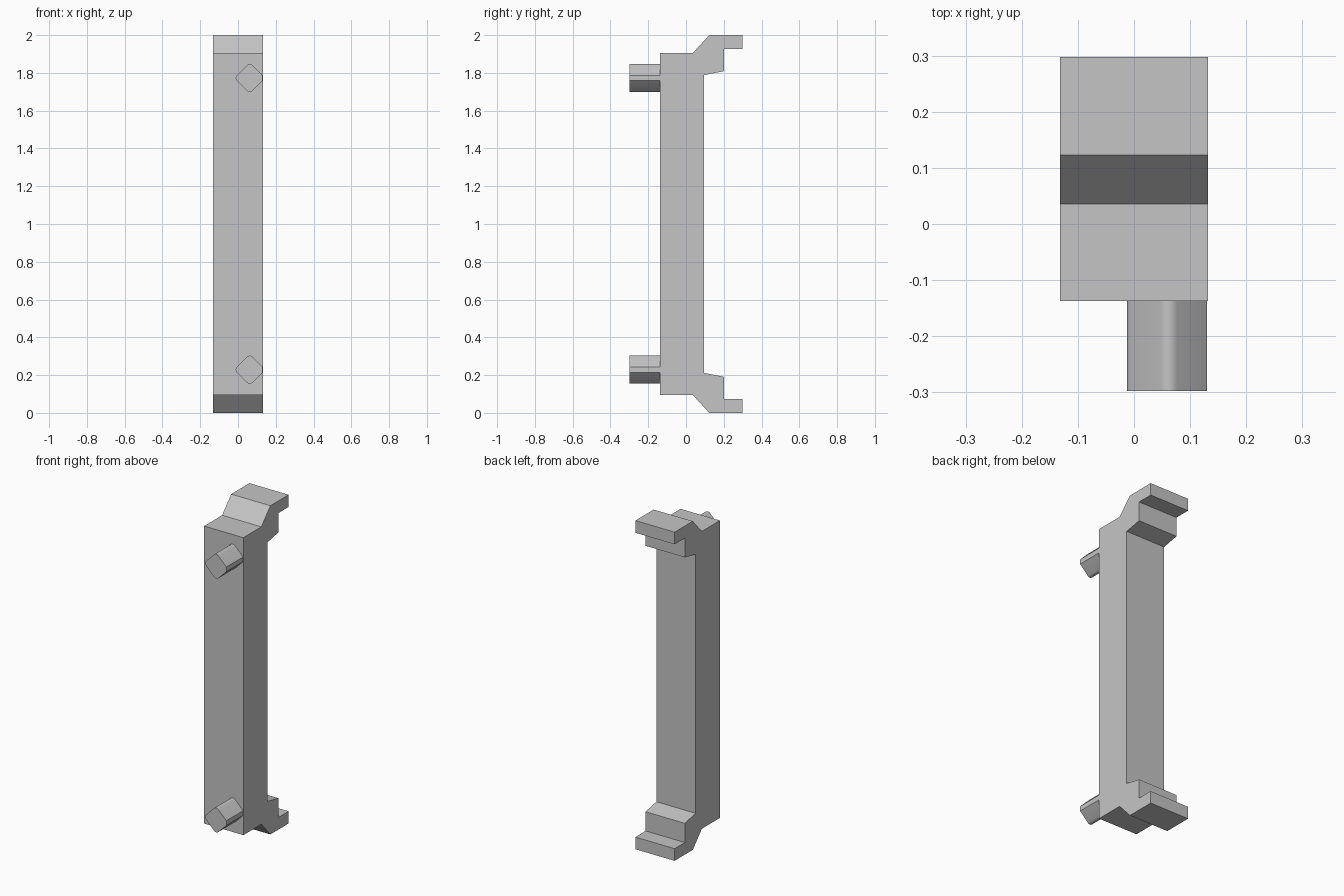
import bpy
import bmesh
from math import radians, cos, sin
from mathutils import Vector

cube = bpy.data.objects.get("Cube")
if cube:
    bpy.data.objects.remove(cube, do_unlink=True)

grey = bpy.data.materials.new("plain grey")
grey.use_nodes = True
colour = (0.56, 0.56, 0.56, 1)
grey.diffuse_color = colour
grey.node_tree.nodes["Principled BSDF"].inputs["Base Color"].default_value = colour


def extrude_profile(name, points, offset):
    """Fill a closed outline and extrude it along the offset vector."""
    bm = bmesh.new()
    face = bm.faces.new([bm.verts.new(p) for p in points])
    result = bmesh.ops.extrude_face_region(bm, geom=[face], use_keep_orig=True)
    moved = [v for v in result["geom"] if isinstance(v, bmesh.types.BMVert)]
    bmesh.ops.translate(bm, verts=moved, vec=Vector(offset))
    bmesh.ops.recalc_face_normals(bm, faces=bm.faces)
    mesh = bpy.data.meshes.new(name)
    bm.to_mesh(mesh)
    bm.free()
    mesh.materials.append(grey)
    obj = bpy.data.objects.new(name, mesh)
    bpy.context.collection.objects.link(obj)
    return obj


half_width = 0.132
front = -0.137

# Upright bar with a stepped hook at each end, mirrored about mid height
upper = [(front, 1.905), (0.036, 1.905), (0.123, 2.0), (0.298, 2.0),
         (0.298, 1.926), (0.2, 1.926), (0.2, 1.809), (0.096, 1.788)]
outline = upper + [(y, 2 - z) for y, z in reversed(upper)]
extrude_profile("hooked_bar", [(-half_width, y, z) for y, z in outline],
                (2 * half_width, 0, 0))

# Diamond pins with rounded corners, trimmed flush with the left side of the bar
pin_x, reach, radius = 0.062, 0.054, 0.0205
for name, pin_z in (("upper_pin", 1.773), ("lower_pin", 0.229)):
    points = []
    for corner in (0, 90, 180, 270):
        a = radians(corner)
        steps = (-45, 45) if corner == 0 else (-45, -22.5, 0, 22.5, 45)
        for step in steps:
            b = radians(corner + step)
            x = pin_x + reach * cos(a) + radius * cos(b)
            z = pin_z + reach * sin(a) + radius * sin(b)
            points.append((min(x, half_width), front, z))
    pin = extrude_profile(name, points, (0, -0.161, 0))
    bpy.ops.object.select_all(action="DESELECT")
    pin.select_set(True)
    bpy.context.view_layer.objects.active = pin
    bpy.ops.object.shade_smooth_by_angle(angle=radians(30))
